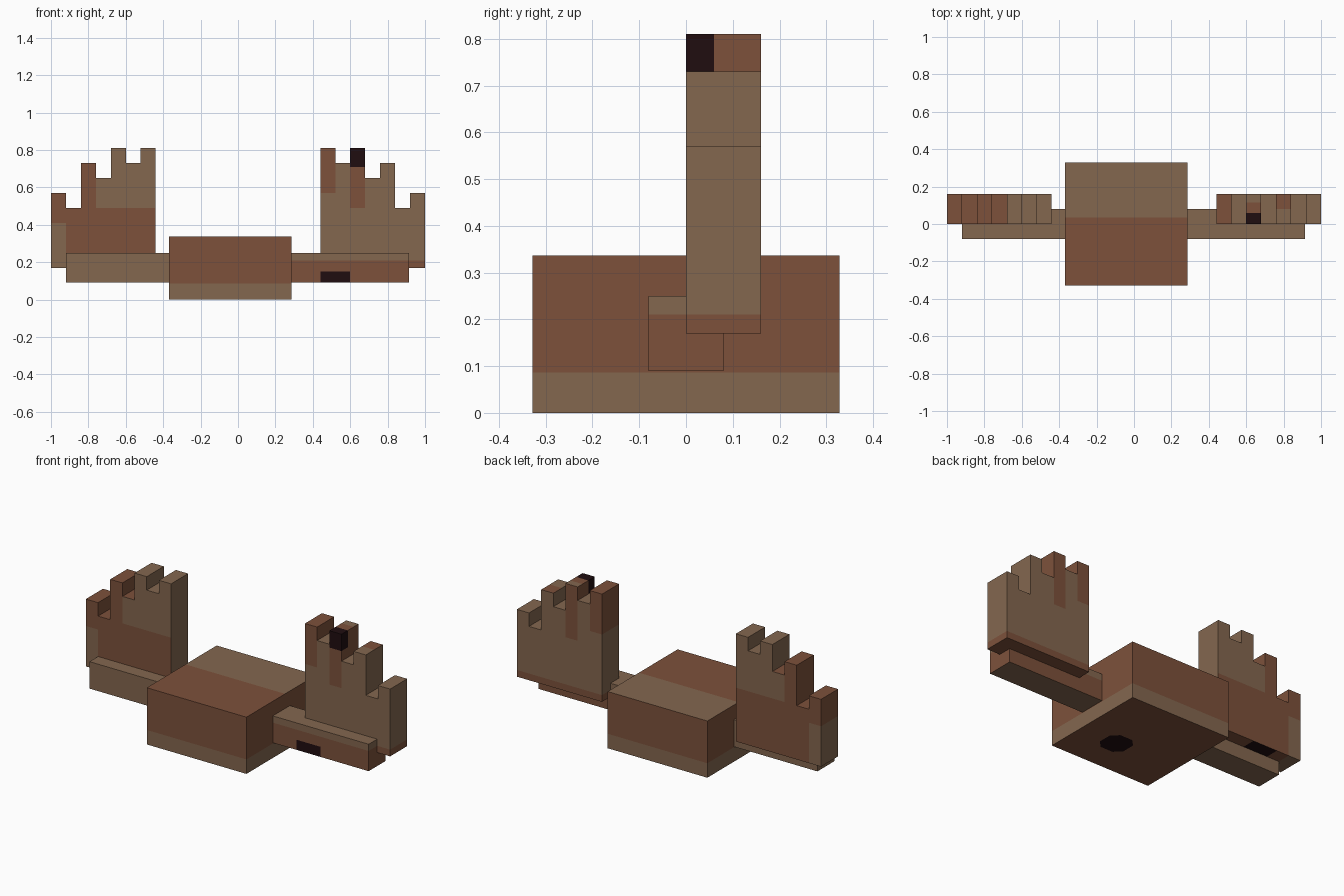
import bpy, bmesh
from mathutils import Vector

cube = bpy.data.objects.get("Cube")
if cube:
    bpy.data.objects.remove(cube, do_unlink=True)


def material(name, rgb):
    m = bpy.data.materials.new(name)
    m.use_nodes = True
    m.diffuse_color = (*rgb, 1)
    m.node_tree.nodes["Principled BSDF"].inputs["Base Color"].default_value = (*rgb, 1)
    return m


PALETTE = [material("reddish_brown", (0.205, 0.083, 0.044)),
           material("tan_brown", (0.23, 0.135, 0.078)),
           material("near_black", (0.014, 0.004, 0.005))]
BROWN, TAN, BLACK = range(3)
X, Y, Z = Vector((1, 0, 0)), Vector((0, 1, 0)), Vector((0, 0, 1))
CELL = 0.08


def cut(bm, normal, *distances):
    """Split the mesh along planes so patches can be painted."""
    normal = normal.normalized()
    for d in distances:
        bmesh.ops.bisect_plane(bm, geom=bm.verts[:] + bm.edges[:] + bm.faces[:],
                               plane_co=normal * d, plane_no=normal, dist=1e-5)


def finish(bm, name, rule):
    """Paint each face by the rule, given a point just under it and its normal."""
    bmesh.ops.recalc_face_normals(bm, faces=bm.faces[:])
    for f in bm.faces:
        f.normal_update()
        f.material_index = rule(f.calc_center_median() - f.normal * 0.005, f.normal)
    mesh = bpy.data.meshes.new(name)
    bm.to_mesh(mesh)
    bm.free()
    for m in PALETTE:
        mesh.materials.append(m)
    bpy.context.collection.objects.link(bpy.data.objects.new(name, mesh))


def box(lo, hi):
    bm = bmesh.new()
    bmesh.ops.create_cube(bm, size=1)
    lo, hi = Vector(lo), Vector(hi)
    for v in bm.verts:
        v.co = (lo + hi) / 2 + v.co * (hi - lo)
    return bm


def hand(side):
    """Stepped open hand: columns of square cells, extruded backwards."""
    bm = bmesh.new()
    for i, height in enumerate((8, 7, 8, 6, 7, 4, 5)):
        for j in range(height):
            corners = ((i, j), (i + 1, j), (i + 1, j + 1), (i, j + 1))
            bm.faces.new([bm.verts.new((side * (0.44 + CELL * a), 0, 0.17 + CELL * b))
                          for a, b in corners])
    bmesh.ops.remove_doubles(bm, verts=bm.verts[:], dist=1e-3)
    out = bmesh.ops.extrude_face_region(bm, geom=bm.faces[:])
    moved = [g for g in out["geom"] if isinstance(g, bmesh.types.BMVert)]
    bmesh.ops.translate(bm, verts=moved, vec=Y * 0.16)
    return bm


# Body, with a rounded dark patch underneath
PATCH_X, PATCH_Y, R, DIAG = 0.04, -0.095, 0.08, 0.12


def body_rule(p, n):
    if n.z > 0.5:
        return TAN if p.y > 0.035 else BROWN
    if n.z < -0.5:
        dx, dy = abs(p.x - PATCH_X), abs(p.y - PATCH_Y)
        return BLACK if max(dx, dy) < R and dx + dy < DIAG else BROWN
    return TAN if p.z < 0.086 else BROWN


body = box((-0.37, -0.328, 0), (0.285, 0.328, 0.337))
cut(body, Z, 0.086)
cut(body, Y, 0.035, PATCH_Y - R, PATCH_Y + R)
cut(body, X, PATCH_X - R, PATCH_X + R)
for s in (1, -1):
    mid = PATCH_X + s * PATCH_Y
    cut(body, X + s * Y, (mid - DIAG) / 2 ** 0.5, (mid + DIAG) / 2 ** 0.5)
finish(body, "body", body_rule)


# Arms
def left_arm_rule(p, n):
    if n.y < -0.5 and 0.44 < p.x < 0.6 and p.z < 0.15:
        return BLACK
    return BROWN if p.z < 0.21 and n.z > -0.5 else TAN


arm = box((0.22, -0.08, 0.09), (0.915, 0.08, 0.25))
cut(arm, Z, 0.15, 0.21)
cut(arm, X, 0.44, 0.6)
finish(arm, "left_arm", left_arm_rule)
finish(box((-0.92, -0.08, 0.09), (-0.3, 0.08, 0.25)), "right_arm", lambda p, n: TAN)


# Hands
def left_hand_rule(p, n):
    top = n.z > 0.5
    if p.z < 0.21:
        return BROWN
    if p.x < 0.52:
        return BROWN if p.z > 0.57 else TAN
    if 0.6 < p.x < 0.68 and p.z > 0.49:
        if p.y < 0.06 and p.z > 0.71:
            return BLACK
        return TAN if top and p.y > 0.115 else BROWN
    return BROWN if top and 0.76 < p.x < 0.84 and p.y > 0.08 else TAN


def right_hand_rule(p, n):
    u = -p.x
    if n.z > 0.5:
        return BROWN if u > 0.68 else TAN
    if n.z < -0.5 and 0.68 < u < 0.84:
        return BLACK
    if n.x > 0.5 and u < 0.46 or u > 0.92 and p.z < 0.41:
        return TAN
    return BROWN if p.z < 0.49 or u > 0.76 else TAN


left = hand(1)
cut(left, Z, 0.21, 0.71)
cut(left, Y, 0.06, 0.08, 0.115)
finish(left, "left_hand", left_hand_rule)
finish(hand(-1), "right_hand", right_hand_rule)
